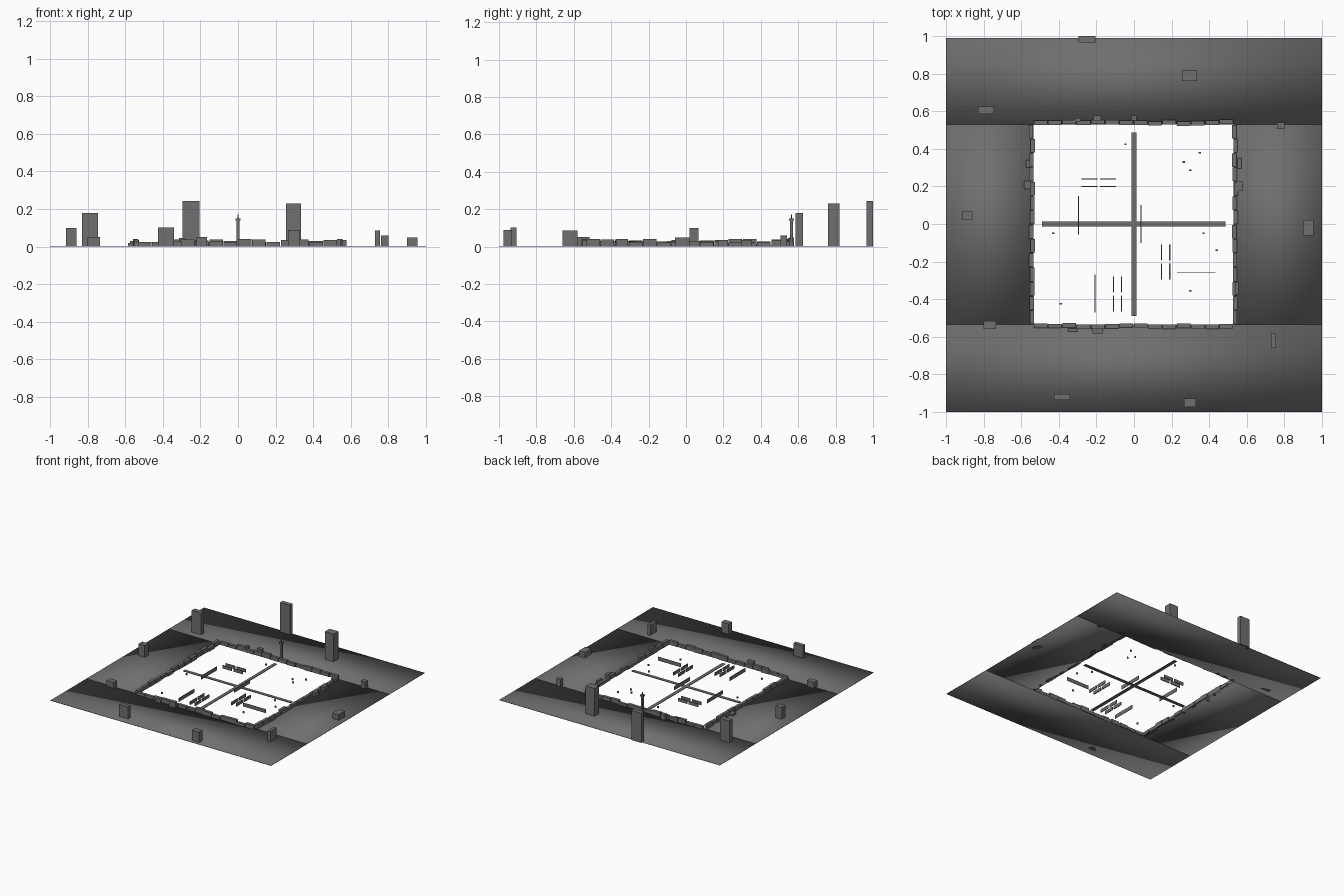
import bpy, bmesh, random
from mathutils import Matrix, Vector

random.seed(4)
mat = bpy.data.materials.new("dark_grey")
mat.diffuse_color = (0.16, 0.16, 0.16, 1)


def make(name, boxes, smooth=False):
    """One object from boxes given as (x0, x1, y0, y1, z0, z1)."""
    bm = bmesh.new()
    for x0, x1, y0, y1, z0, z1 in boxes:
        c = Vector(((x0 + x1) / 2, (y0 + y1) / 2, (z0 + z1) / 2))
        m = Matrix.Translation(c) @ Matrix.Diagonal((x1 - x0, y1 - y0, z1 - z0, 1))
        bmesh.ops.create_cube(bm, size=1, matrix=m)
    for f in bm.faces:
        f.smooth = smooth
    me = bpy.data.meshes.new(name)
    bm.to_mesh(me)
    bm.free()
    me.materials.append(mat)
    ob = bpy.data.objects.new(name, me)
    bpy.context.collection.objects.link(ob)
    return ob


# Ground slabs around the open square (soft shaded thin slabs)
T = 0.003
for name, x0, x1, y0, y1 in [
    ("ground_front", -1, 1, -1, -0.535), ("ground_back", -1, 1, 0.53, 0.99),
    ("ground_left", -1, -0.535, -0.535, 0.53), ("ground_right", 0.53, 1, -0.535, 0.53),
]:
    make(name, [(x0, x1, y0, y1, 0, T)], smooth=True)

# Outer towers: x range, y range, height
towers = [
    (-0.295, -0.205, 0.965, 1.0, 0.243), (0.255, 0.335, 0.76, 0.82, 0.23),
    (-0.83, -0.745, 0.585, 0.625, 0.18), (0.76, 0.80, 0.505, 0.54, 0.06),
    (-0.915, -0.86, 0.02, 0.067, 0.10), (0.90, 0.955, -0.06, 0.02, 0.048),
    (0.73, 0.755, -0.66, -0.58, 0.087), (-0.80, -0.735, -0.56, -0.515, 0.052),
    (-0.425, -0.34, -0.937, -0.905, 0.102), (0.265, 0.33, -0.975, -0.93, 0.088),
]
make("outer_towers", [(a, b, c, d, 0, h) for a, b, c, d, h in towers])

# Uneven border blocks along the four edges
N, A, B = 14, -0.535, 0.53
step = (B - A) / N


def border(name, edge, sign, along_x):
    out = []
    for i in range(N):
        s, e = A + i * step + 0.002, A + (i + 1) * step - 0.002
        j = random.uniform(-0.005, 0.005)
        n0, n1 = sorted((edge + sign * (j - 0.003), edge + sign * (j + 0.02)))
        h = random.uniform(0.022, 0.042)
        out.append((s, e, n0, n1, 0, h) if along_x else (n0, n1, s, e, 0, h))
    make(name, out)


border("border_front", A, -1, True)
border("border_back", B, 1, True)
border("border_left", A, -1, False)
border("border_right", B, 1, False)

# Small props just outside the border
make("border_props", [
    (-0.22, -0.165, -0.582, -0.555, 0, 0.05), (-0.35, -0.30, -0.573, -0.555, 0, 0.03),
    (-0.215, -0.175, 0.55, 0.578, 0, 0.048), (-0.315, -0.285, 0.545, 0.565, 0, 0.045),
    (-0.585, -0.55, 0.185, 0.23, 0, 0.02), (-0.575, -0.55, 0.30, 0.34, 0, 0.03),
    (0.55, 0.577, 0.175, 0.225, 0, 0.036), (0.55, 0.572, 0.295, 0.35, 0, 0.034),
    (0.54, 0.557, -0.375, -0.31, 0, 0.04),
])

# Central cross of flat strips
make("cross_strips", [(-0.49, 0.486, -0.014, 0.014, 0, 0.004),
                      (-0.014, 0.014, -0.49, 0.486, 0, 0.0045)])

# Thin inner walls
W = 0.003
walls = []
for y in (0.20, 0.24):
    for x0, x1 in ((-0.28, -0.195), (-0.18, -0.097)):
        walls.append((x0, x1, y - W, y + W, 0, 0.026))
for xs, top in (((0.147, 0.19), -0.11), ((-0.109, -0.067), -0.28)):
    for x in xs:
        for y1 in (top, top - 0.1):
            walls.append((x - W, x + W, y1 - 0.085, y1, 0, 0.026))
for x, y0, y1 in ((-0.296, -0.055, 0.15), (0.037, -0.10, 0.10), (-0.208, -0.47, -0.27)):
    walls.append((x - W * 0.7, x + W * 0.7, y0, y1, 0, 0.03))
walls.append((0.23, 0.435, -0.262, -0.258, 0, 0.03))
make("inner_walls", walls)

# Little markers scattered inside
spots = [(-0.045, 0.425), (0.35, 0.38), (0.265, 0.33), (0.30, 0.285), (0.37, -0.05),
         (0.44, -0.14), (0.30, -0.355), (-0.39, -0.425), (-0.43, -0.05)]
make("inner_markers", [(x - 0.006, x + 0.006, y - 0.004, y + 0.004, 0, 0.014) for x, y in spots])

# Signal pole behind the back border
p = 0.564
make("signal_pole", [(-r, r, p - r, p + r, a, b) for r, a, b in
                     ((0.012, 0, 0.012), (0.008, 0.012, 0.138), (0.014, 0.138, 0.15), (0.003, 0.15, 0.172))])
